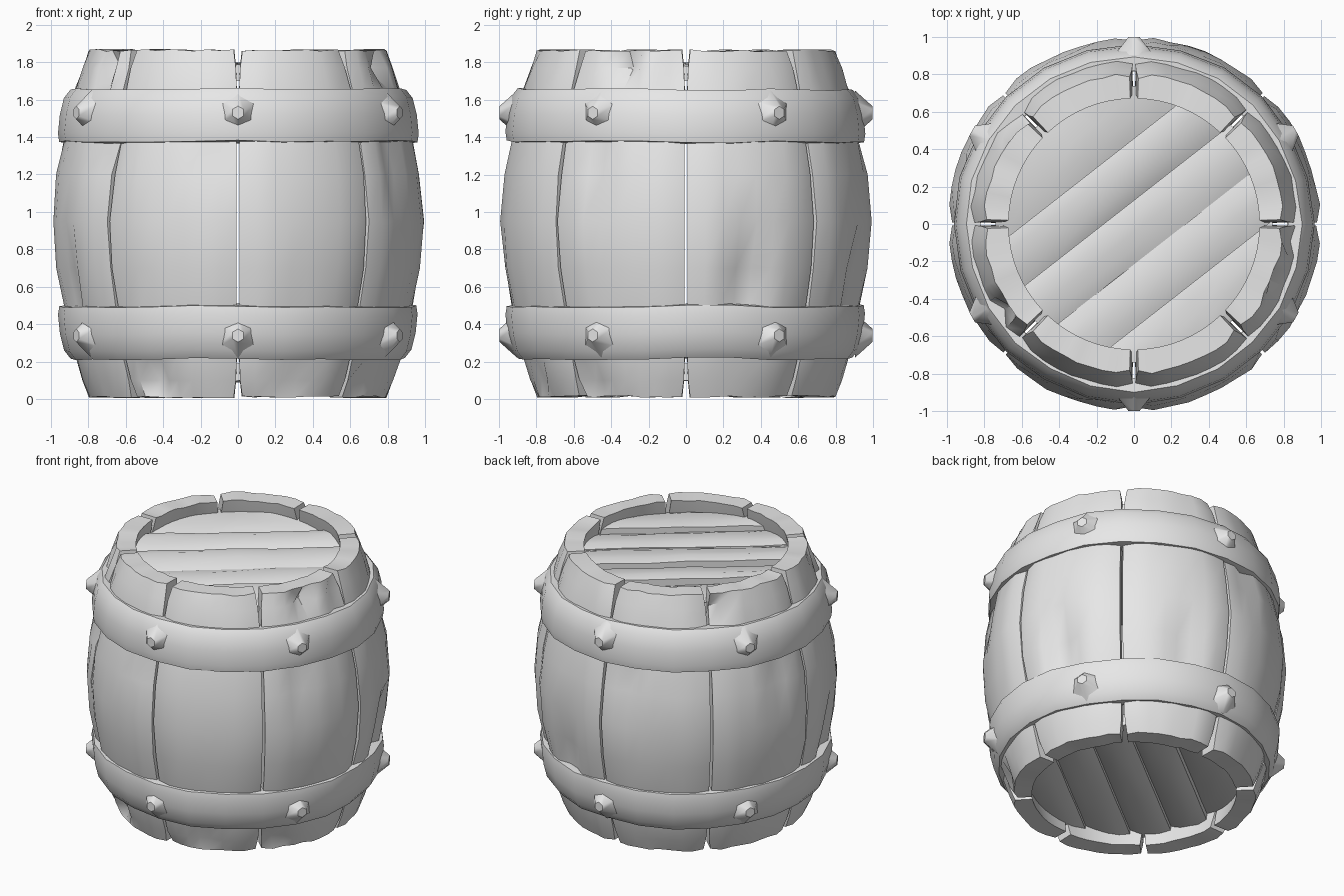
import bpy, bmesh, math, random
from mathutils import Vector, Matrix

if "Cube" in bpy.data.objects:
    bpy.data.objects.remove(bpy.data.objects["Cube"])

random.seed(4)
H = 1.87
grey = bpy.data.materials.new("weathered_grey")
grey.diffuse_color = (0.8, 0.8, 0.8, 1)
grey.use_nodes = True
grey.node_tree.nodes["Principled BSDF"].inputs["Base Color"].default_value = grey.diffuse_color


def finish(name, bm, angle=40):
    bmesh.ops.recalc_face_normals(bm, faces=bm.faces[:])
    me = bpy.data.meshes.new(name)
    bm.to_mesh(me)
    bm.free()
    ob = bpy.data.objects.new(name, me)
    bpy.context.collection.objects.link(ob)
    me.materials.append(grey)
    bpy.ops.object.select_all(action='DESELECT')
    ob.select_set(True)
    bpy.context.view_layer.objects.active = ob
    bpy.ops.object.shade_smooth_by_angle(angle=math.radians(angle))
    return ob


def polar(r, a, z):
    return Vector((r * math.cos(a), r * math.sin(a), z))


# Stave profile: height, outer radius, inner radius
PROFILE = [(0.01, 0.80, 0.67), (0.1, 0.835, 0.69), (0.21, 0.87, 0.72),
           (0.35, 0.90, 0.76), (0.5, 0.935, 0.8), (0.7, 0.975, 0.84),
           (0.95, 0.995, 0.86), (1.2, 0.972, 0.84), (1.37, 0.935, 0.8),
           (1.52, 0.90, 0.76), (1.66, 0.87, 0.72), (1.77, 0.835, 0.69),
           (1.865, 0.80, 0.67)]

# Chips hewn out of the wood: angle in degrees, height, half angle, half height, depth
CHIPS = [(213, 1.73, 5, .1, .10), (337, 1.77, 6, .1, .11), (353, 1.72, 4, .1, .06),
         (238, 0.11, 6, .09, .09), (20, 0.62, 5, .25, .09), (262, 1.33, 5, .15, .05),
         (222, 1.33, 6, .15, .05), (290, 0.11, 5, .1, .04), (322, 0.1, 6, .1, .06),
         (140, 1.75, 6, .1, .09), (100, 1.32, 5, .2, .05), (165, 1.3, 5, .2, .05),
         (70, 0.6, 5, .2, .05), (330, 1.3, 6, .2, .04), (200, 0.6, 5, .2, .05)]


def chip_depth(deg, z):
    d = 0
    for ca, cz, wa, wz, depth in CHIPS:
        u = abs((deg - ca + 180) % 360 - 180) / wa
        v = abs(z - cz) / wz
        d = max(d, depth * max(0, 1 - max(u, v) ** 2))
    return d


def stave(index):
    """Solid curved plank covering 45 degrees."""
    bm = bmesh.new()
    cols, a0 = 8, index * 45
    outer, inner = [], []
    for z, ro, ri in PROFILE:
        end = max(0, abs(z - H / 2) - 0.8) / 0.13       # gaps widen at the ends
        gap = 0.5 + 1.2 * end
        row_o, row_i = [], []
        for c in range(cols + 1):
            t = c / cols
            deg = a0 + gap + (45 - 2 * gap) * t
            edge = 0.018 if c in (0, cols) else 0
            r = ro - edge - chip_depth(deg, z) + random.uniform(-.006, .005)
            zz = z
            if z in (PROFILE[0][0], PROFILE[-1][0]):
                zz += random.uniform(-.008, .004) if z > 1 else random.uniform(-.004, .008)
                r = max(r, ri + 0.05)
            row_o.append(bm.verts.new(polar(r, math.radians(deg), zz)))
            row_i.append(bm.verts.new(polar(ri, math.radians(deg), zz)))
        outer.append(row_o)
        inner.append(row_i)
    n = len(PROFILE)
    for k in range(n - 1):
        for c in range(cols):
            for g in (outer, inner):
                bm.faces.new((g[k][c], g[k][c + 1], g[k + 1][c + 1], g[k + 1][c]))
        for c in (0, cols):
            bm.faces.new((outer[k][c], inner[k][c], inner[k + 1][c], outer[k + 1][c]))
    for k in (0, n - 1):
        for c in range(cols):
            bm.faces.new((outer[k][c], outer[k][c + 1], inner[k][c + 1], inner[k][c]))
    return finish(f"stave_{index + 1}", bm, 45)


def hoop(name, flip):
    """Rounded band around the staves."""
    bm = bmesh.new()
    section = [(0.82, 1.65), (0.895, 1.655), (0.93, 1.61), (0.952, 1.52),
               (0.962, 1.42), (0.955, 1.375), (0.90, 1.367), (0.82, 1.375)]
    seg = 24
    rings = []
    for i in range(seg):
        a = math.tau * i / seg
        dz, dr = random.uniform(-.008, .008), random.uniform(-.006, .004)
        rings.append([bm.verts.new(polar(r + dr, a, (H - z if flip else z) + dz))
                      for r, z in section])
    m = len(section)
    for i in range(seg):
        p, q = rings[i], rings[(i + 1) % seg]
        for j in range(m):
            bm.faces.new((p[j], q[j], q[(j + 1) % m], p[(j + 1) % m]))
    return finish(name, bm, 50)


def stud(name, a, z):
    """Low blunt nail head pointing outwards."""
    bm = bmesh.new()
    out = Vector((math.cos(a), math.sin(a), 0))
    m = (Matrix.Translation(out * 0.95 + Vector((0, 0, z)))
         @ out.to_track_quat('Z', 'Y').to_matrix().to_4x4())
    bmesh.ops.create_cone(bm, cap_ends=True, segments=6, radius1=0.12,
                          radius2=0.035, depth=0.095, matrix=m)
    return finish(name, bm, 50)


def lid(name, z, side):
    """Round head made of uneven diagonal planks; side is +1 up or -1 down."""
    R, turn = 0.74, math.radians(38)
    cuts = [-0.73, -0.44, -0.17, 0.1, 0.36, 0.73]
    for k in range(5):
        bm = bmesh.new()
        lo, hi = cuts[k], cuts[k + 1]
        tilt = random.uniform(0.02, 0.05)
        lift = random.uniform(-0.012, 0.012)
        top, low = [], []
        for i in range(5):
            v = lo + (hi - lo) * i / 4
            half = math.sqrt(R * R - v * v)
            h = z + side * (lift + tilt * (i / 4 - 0.5) - (0.02 if i in (0, 4) else 0))
            rt, rl = [], []
            for s in range(7):
                u = half * (s / 3 - 1)
                x = u * math.cos(turn) - v * math.sin(turn)
                y = u * math.sin(turn) + v * math.cos(turn)
                rt.append(bm.verts.new((x, y, h + random.uniform(-.006, .006))))
                rl.append(bm.verts.new((x, y, z - side * 0.08)))
            top.append(rt)
            low.append(rl)
        for i in range(4):
            for s in range(6):
                for g in (top, low):
                    bm.faces.new((g[i][s], g[i][s + 1], g[i + 1][s + 1], g[i + 1][s]))
            for s in (0, 6):
                bm.faces.new((top[i][s], low[i][s], low[i + 1][s], top[i + 1][s]))
        for i in (0, 4):
            for s in range(6):
                bm.faces.new((top[i][s], top[i][s + 1], low[i][s + 1], low[i][s]))
        finish(f"{name}_plank_{k + 1}", bm, 45)


# Barrel body
for i in range(8):
    stave(i)

# Hoops with six studs each
for label, flip, zc in (("upper", False, 1.53), ("lower", True, H - 1.53)):
    hoop(f"{label}_hoop", flip)
    for i in range(6):
        stud(f"{label}_stud_{i + 1}", math.radians(30 + 60 * i), zc)

# Recessed heads
lid("top_head", 1.78, 1)
lid("bottom_head", 0.11, -1)
